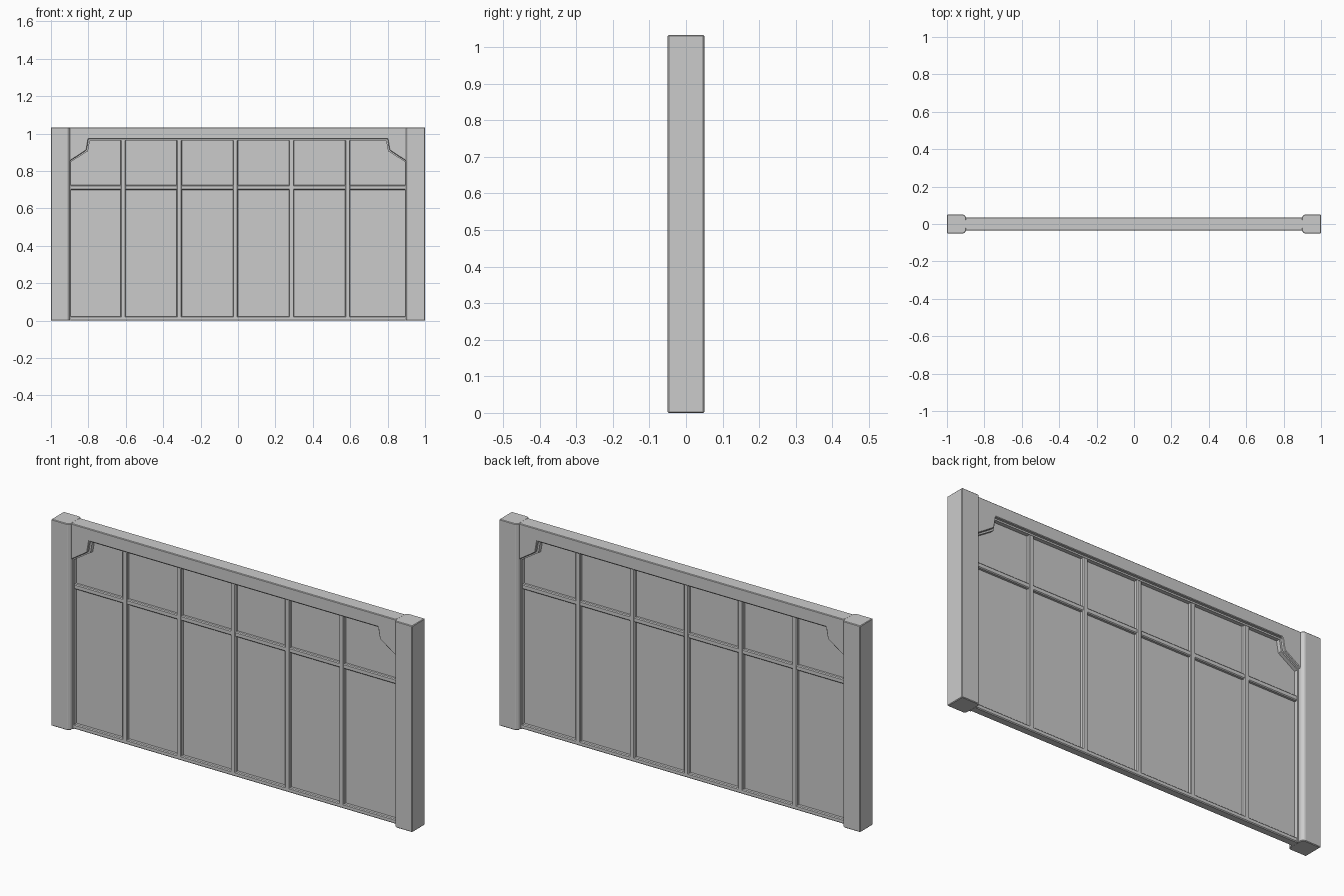
import bpy, bmesh

if "Cube" in bpy.data.objects:
    bpy.data.objects.remove(bpy.data.objects["Cube"])

TOP = 1.033


def prism(name, pts, axis, lo, hi, bevel=0.0):
    """Extrude a 2D outline along an axis: 'y' takes (x, z), 'z' takes (x, y)."""
    bm = bmesh.new()
    place = (lambda p, t: (p[0], t, p[1])) if axis == 'y' else (lambda p, t: (p[0], p[1], t))
    a = [bm.verts.new(place(p, lo)) for p in pts]
    b = [bm.verts.new(place(p, hi)) for p in pts]
    bm.faces.new(a)
    bm.faces.new(b[::-1])
    n = len(pts)
    for i in range(n):
        bm.faces.new((a[i], b[i], b[(i + 1) % n], a[(i + 1) % n]))
    bmesh.ops.recalc_face_normals(bm, faces=bm.faces)
    me = bpy.data.meshes.new(name)
    bm.to_mesh(me)
    bm.free()
    ob = bpy.data.objects.new(name, me)
    bpy.context.collection.objects.link(ob)
    if bevel:
        m = ob.modifiers.new("chamfer", 'BEVEL')
        m.width, m.segments = bevel, 1
    return ob


def box(name, x0, x1, z0, z1, depth, bevel=0.0):
    return prism(name, [(x0, z0), (x1, z0), (x1, z1), (x0, z1)], 'y', -depth, depth, bevel)


def header_outline(d):
    """Top beam with angled corner brackets, lower edge dropped by d."""
    half = [(0.9, 0.852 - d), (0.81 - d, 0.911 - d * 0.6), (0.8 - d, 0.97 - d)]
    left = [(-x, z) for x, z in half]
    return left + half[::-1] + [(0.9, TOP), (-0.9, TOP)]


# End posts with chamfered inner corners
for side, s in (("left", -1), ("right", 1)):
    pts = [(1.0, -0.05), (1.0, 0.05), (0.91, 0.05), (0.898, 0.038),
           (0.898, -0.038), (0.91, -0.05)]
    prism(side + "_post", [(s * x, y) for x, y in pts], 'z', 0, TOP, 0.003)
    # Slim jamb along the post
    box(side + "_jamb", *sorted((s * 0.893, s * 0.9)), 0, 0.9, 0.022)

# Top beam with brackets, and the thinner lip under it
prism("top_beam", header_outline(0), 'y', -0.036, 0.036, 0.003)
prism("top_beam_lip", header_outline(0.008), 'y', -0.022, 0.022)

# Panel
box("panel", -0.9, 0.9, 0.005, 1.0, 0.003)

# Bottom sill and cross rail
box("bottom_sill", -0.9, 0.9, 0, 0.023, 0.02, 0.004)
box("cross_rail", -0.9, 0.9, 0.699, 0.724, 0.018, 0.004)

# Upright glazing bars
for i in range(5):
    x = -0.614 + 0.3 * i
    box(f"upright_bar_{i + 1}", x - 0.0135, x + 0.0135, 0.002, 0.98, 0.02, 0.004)
